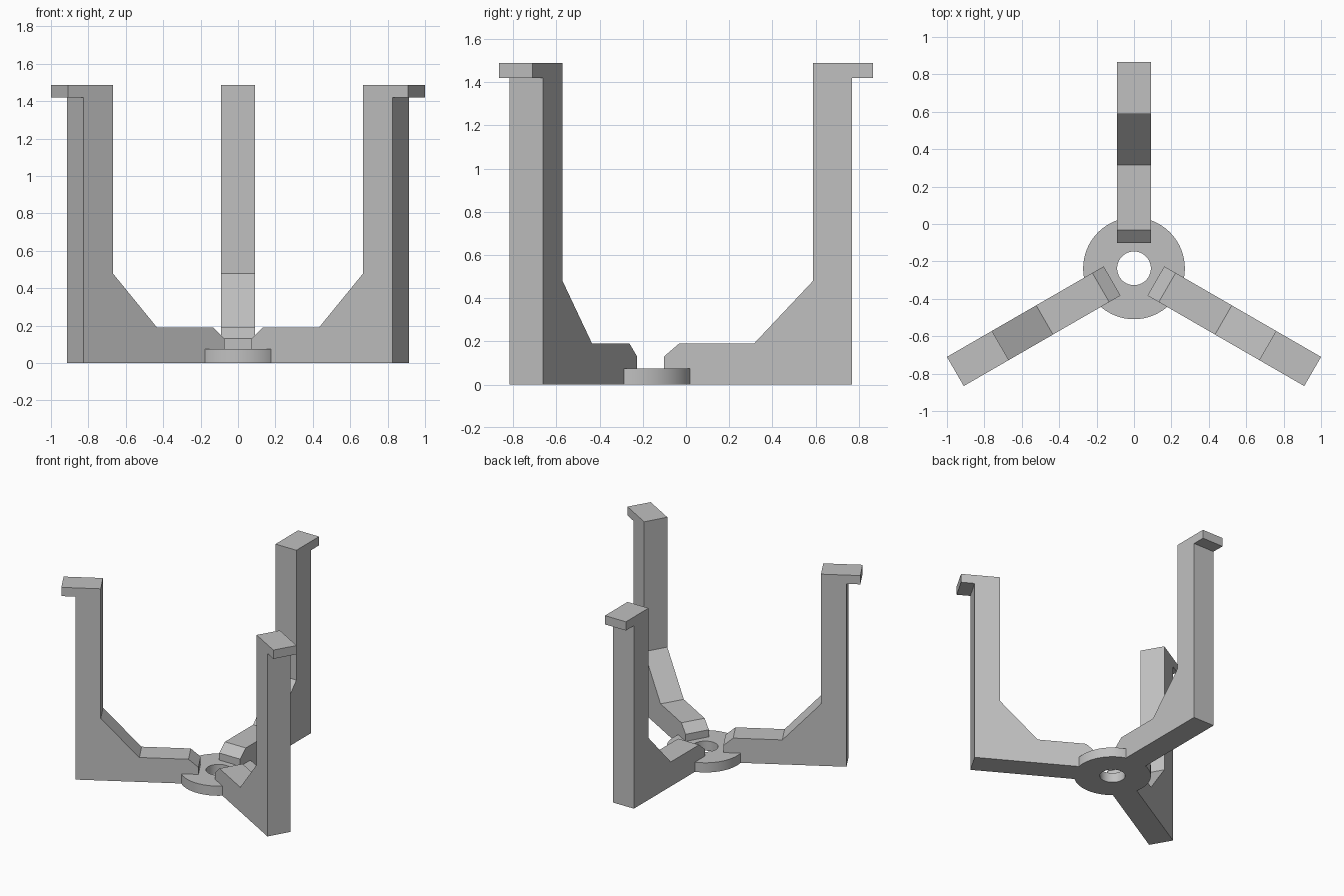
import bpy, bmesh, math
from mathutils import Matrix

cube = bpy.data.objects.get("Cube")
if cube:
    bpy.data.objects.remove(cube, do_unlink=True)

CENTRE_Y = -0.237
ARM_WIDTH = 0.18

grey = bpy.data.materials.new("plain grey")
grey.use_nodes = True
colour = (0.53, 0.53, 0.53, 1)
grey.diffuse_color = colour
grey.node_tree.nodes["Principled BSDF"].inputs["Base Color"].default_value = colour


def add_object(name, bm):
    bmesh.ops.recalc_face_normals(bm, faces=bm.faces)
    mesh = bpy.data.meshes.new(name)
    bm.to_mesh(mesh)
    bm.free()
    mesh.materials.append(grey)
    obj = bpy.data.objects.new(name, mesh)
    bpy.context.collection.objects.link(obj)
    obj.location.y = CENTRE_Y
    return obj


# Arm side profile: distance from the hub axis, height
PROFILE = [(0.135, 0), (1.005, 0), (1.005, 1.42), (1.103, 1.42), (1.103, 1.488),
           (0.825, 1.488), (0.825, 0.48), (0.552, 0.19), (0.205, 0.19), (0.135, 0.13)]


def add_arm(name, angle):
    bm = bmesh.new()
    face = bm.faces.new([bm.verts.new((r, -ARM_WIDTH / 2, z)) for r, z in PROFILE])
    side = bmesh.ops.extrude_face_region(bm, geom=[face])["geom"]
    moved = [v for v in side if isinstance(v, bmesh.types.BMVert)]
    bmesh.ops.translate(bm, verts=moved, vec=(0, ARM_WIDTH, 0))
    bmesh.ops.rotate(bm, verts=bm.verts, matrix=Matrix.Rotation(math.radians(angle), 3, "Z"))
    add_object(name, bm)


for name, angle in (("back_arm", 90), ("right_arm", 210), ("left_arm", 330)):
    add_arm(name, angle)

# Flat hub ring with a round centre hole, spun from its cross-section
bm = bmesh.new()
section = [bm.verts.new(p) for p in ((0.09, 0, 0), (0.272, 0, 0), (0.272, 0, 0.075), (0.09, 0, 0.075))]
edges = [bm.edges.new((section[i], section[(i + 1) % 4])) for i in range(4)]
bmesh.ops.spin(bm, geom=section + edges, cent=(0, 0, 0), axis=(0, 0, 1),
               angle=math.tau, steps=64, use_merge=True)
bmesh.ops.remove_doubles(bm, verts=bm.verts, dist=0.0001)
hub = add_object("hub_ring", bm)
bpy.ops.object.select_all(action="DESELECT")
bpy.context.view_layer.objects.active = hub
hub.select_set(True)
bpy.ops.object.shade_smooth_by_angle(angle=math.radians(30))
